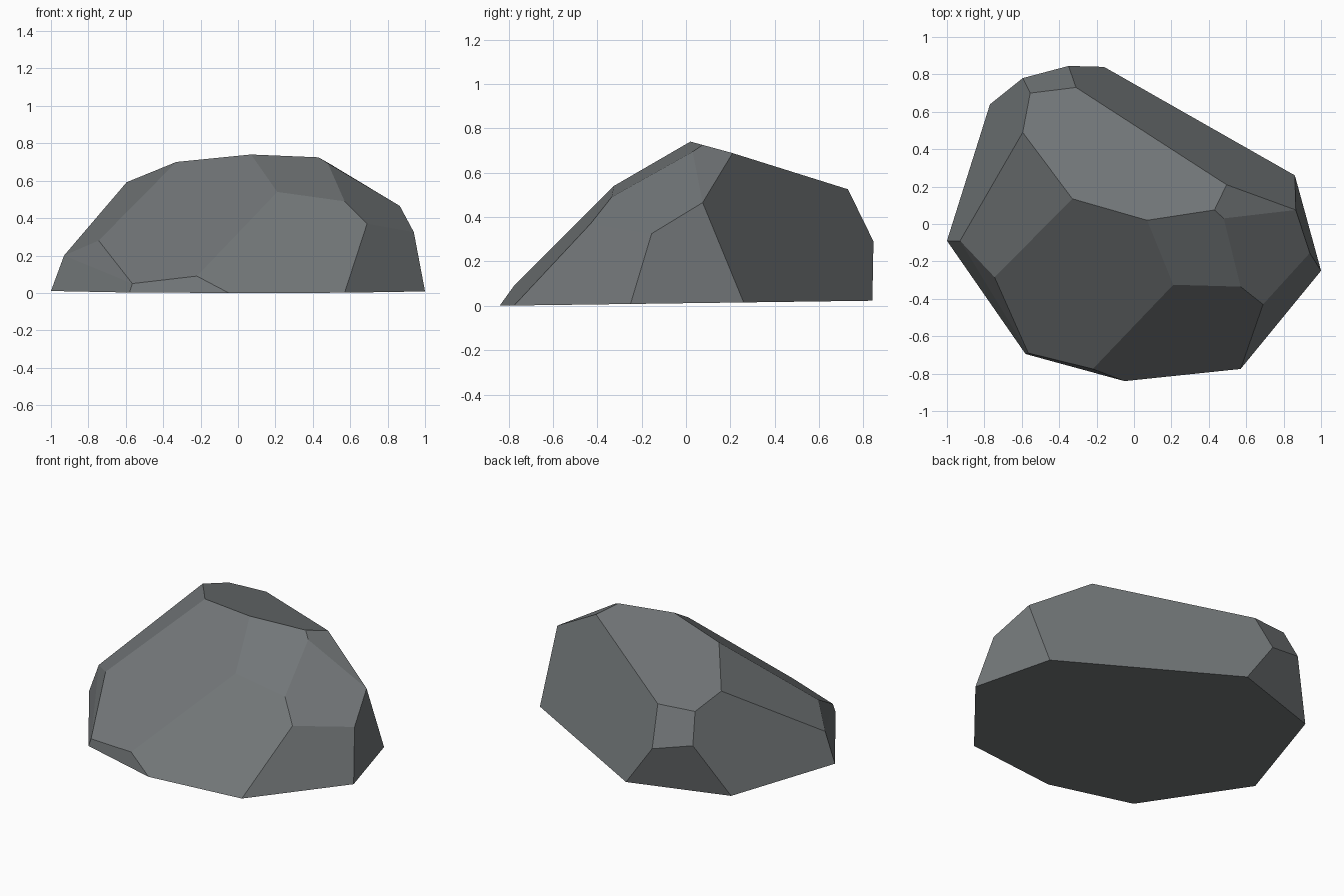
import bpy
import bmesh
import math

if "Cube" in bpy.data.objects:
    bpy.data.objects.remove(bpy.data.objects["Cube"])

# Single slate grey
slate = bpy.data.materials.new("slate_grey")
slate.diffuse_color = (0.17, 0.184, 0.19, 1.0)
slate.use_nodes = True
slate.node_tree.nodes["Principled BSDF"].inputs["Base Color"].default_value = slate.diffuse_color

# Ground outline of the boulder; the underside tilts up slightly to the back
ground = [(-1, -.09), (-.58, -.695), (-.05, -.84), (.57, -.775),
          (1, -.25), (.86, .26), (-.16, .84), (-.77, .64)]
corners = [(x, y, .0115 + .0135 * y) for x, y in ground]

# Chipped corners around the sides
corners += [(-.93, -.09, .2), (-.745, -.285, .28), (-.565, -.69, .05),
            (-.22, -.775, .09), (.69, -.43, .37), (.94, -.155, .325),
            (.865, .075, .465), (-.35, .845, .29), (-.595, .78, .35)]

# Corners of the upper facets
corners += [(-.31, .73, .525), (-.555, .7, .53), (-.595, .49, .592),
            (-.33, .135, .7), (.07, .02, .74), (.43, .075, .725),
            (.495, .21, .688), (.48, .03, .694),
            (.21, -.325, .54), (.57, -.335, .49)]

# Wrap the corners in a convex hull and merge coplanar triangles into facets
bm = bmesh.new()
for c in corners:
    bm.verts.new(c)
hull = bmesh.ops.convex_hull(bm, input=bm.verts)
loose = {v for v in hull["geom_interior"] + hull["geom_unused"]
         if isinstance(v, bmesh.types.BMVert)}
bmesh.ops.delete(bm, geom=list(loose), context='VERTS')
bmesh.ops.dissolve_limit(bm, angle_limit=math.radians(4),
                         verts=bm.verts, edges=bm.edges)
bmesh.ops.recalc_face_normals(bm, faces=bm.faces)

mesh = bpy.data.meshes.new("boulder")
bm.to_mesh(mesh)
bm.free()
mesh.materials.append(slate)
bpy.context.collection.objects.link(bpy.data.objects.new("boulder", mesh))
